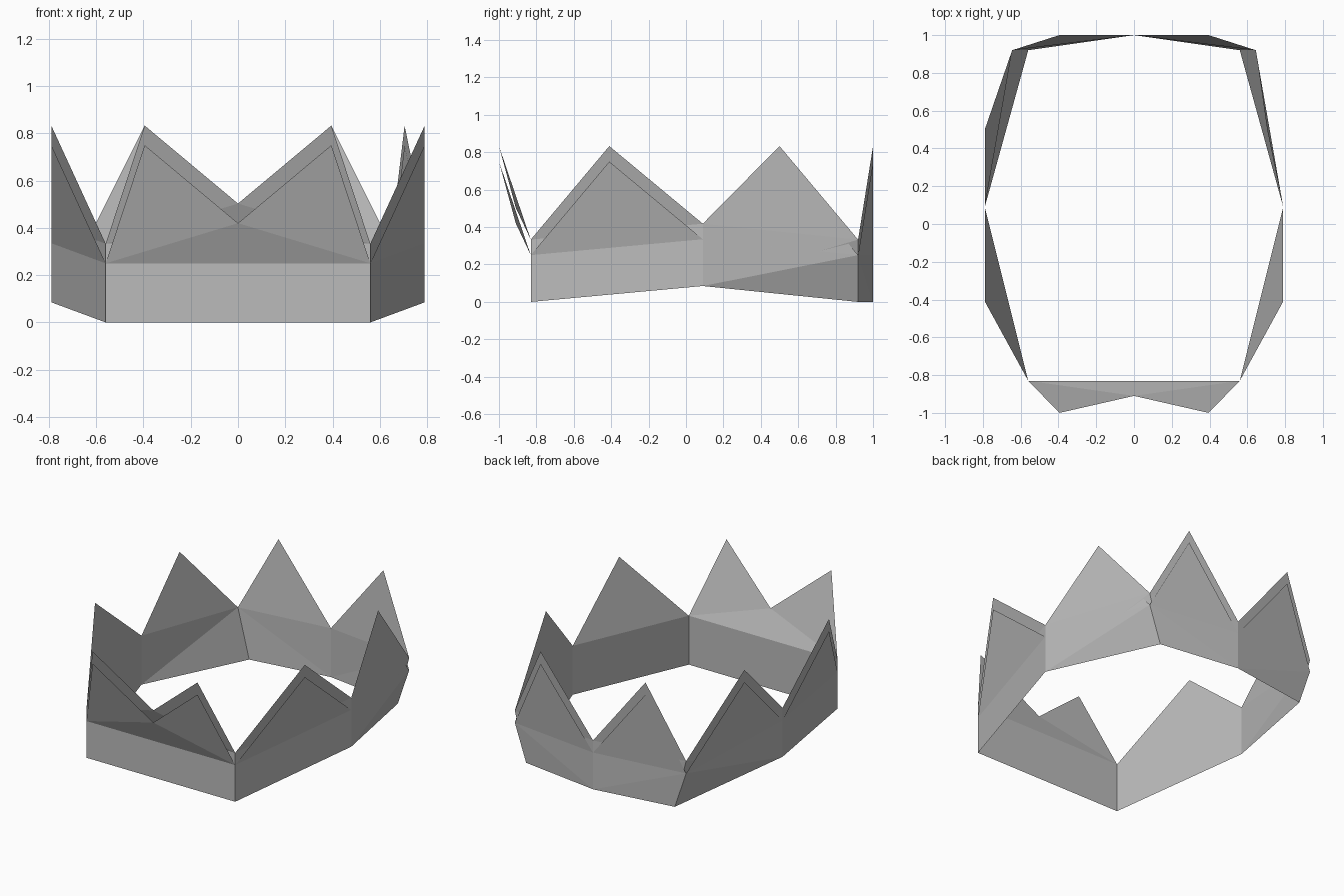
import bpy
import bmesh
from mathutils import Vector

cube = bpy.data.objects.get("Cube")
if cube:
    bpy.data.objects.remove(cube, do_unlink=True)

gray = bpy.data.materials.new("plain gray")
gray.use_nodes = True
color = (0.5, 0.5, 0.5, 1)
gray.diffuse_color = color
gray.node_tree.nodes["Principled BSDF"].inputs["Base Color"].default_value = color


def build_wall(name, rise):
    """One shell of the crown; rise lifts everything above the bottom rim."""
    bm = bmesh.new()

    def face(*points):
        bm.faces.new([bm.verts.new(p) for p in points])

    def low(x, y, z):
        return Vector((x, y, z))

    def high(x, y, z):
        return Vector((x, y, z + rise))

    front_valley = high(0, -0.91, 0.42)
    back_bottom, back_valley = low(0, 1, 0), high(0, 1, 0.25)

    # front band and the sloped triangle above it
    fl, fr = high(-0.56, -0.83, 0.25), high(0.56, -0.83, 0.25)
    face(low(-0.56, -0.83, 0), low(0.56, -0.83, 0), fr, fl)
    face(fl, fr, front_valley)

    for s in (-1, 1):
        front_low, front_top = low(s * 0.56, -0.83, 0), high(s * 0.56, -0.83, 0.25)
        side_low, side_top = low(s * 0.79, 0.09, 0.085), high(s * 0.79, 0.09, 0.335)
        rear_low, rear_top = low(s * 0.56, 0.92, 0), high(s * 0.645, 0.92, 0.25)
        # the rear peak stands more upright on the left side
        rear_peak = high(0.705 if s > 0 else -0.79, 0.5, 0.75)

        # bands, folded where they twist
        face(front_low, side_low, side_top, front_top)
        face(side_low, rear_top, side_top)
        face(side_low, rear_low, rear_top)
        face(rear_low, back_bottom, rear_top)
        face(back_bottom, back_valley, rear_top)

        # peaks
        face(front_valley, front_top, high(s * 0.395, -1, 0.75))
        face(front_top, side_top, high(s * 0.79, -0.41, 0.75))
        face(side_top, rear_top, rear_peak)
        face(rear_top, back_valley, high(s * 0.395, 1, 0.75))

    bmesh.ops.remove_doubles(bm, verts=bm.verts, dist=0.0005)
    bmesh.ops.recalc_face_normals(bm, faces=bm.faces)
    # turn the shell outward
    bm.faces.ensure_lookup_table()
    if bm.faces[0].normal.y > 0:
        bmesh.ops.reverse_faces(bm, faces=bm.faces)

    mesh = bpy.data.meshes.new(name)
    bm.to_mesh(mesh)
    bm.free()
    mesh.materials.append(gray)
    obj = bpy.data.objects.new(name, mesh)
    bpy.context.collection.objects.link(obj)


build_wall("crown_outer_wall", 0)
build_wall("crown_inner_wall", 0.083)
